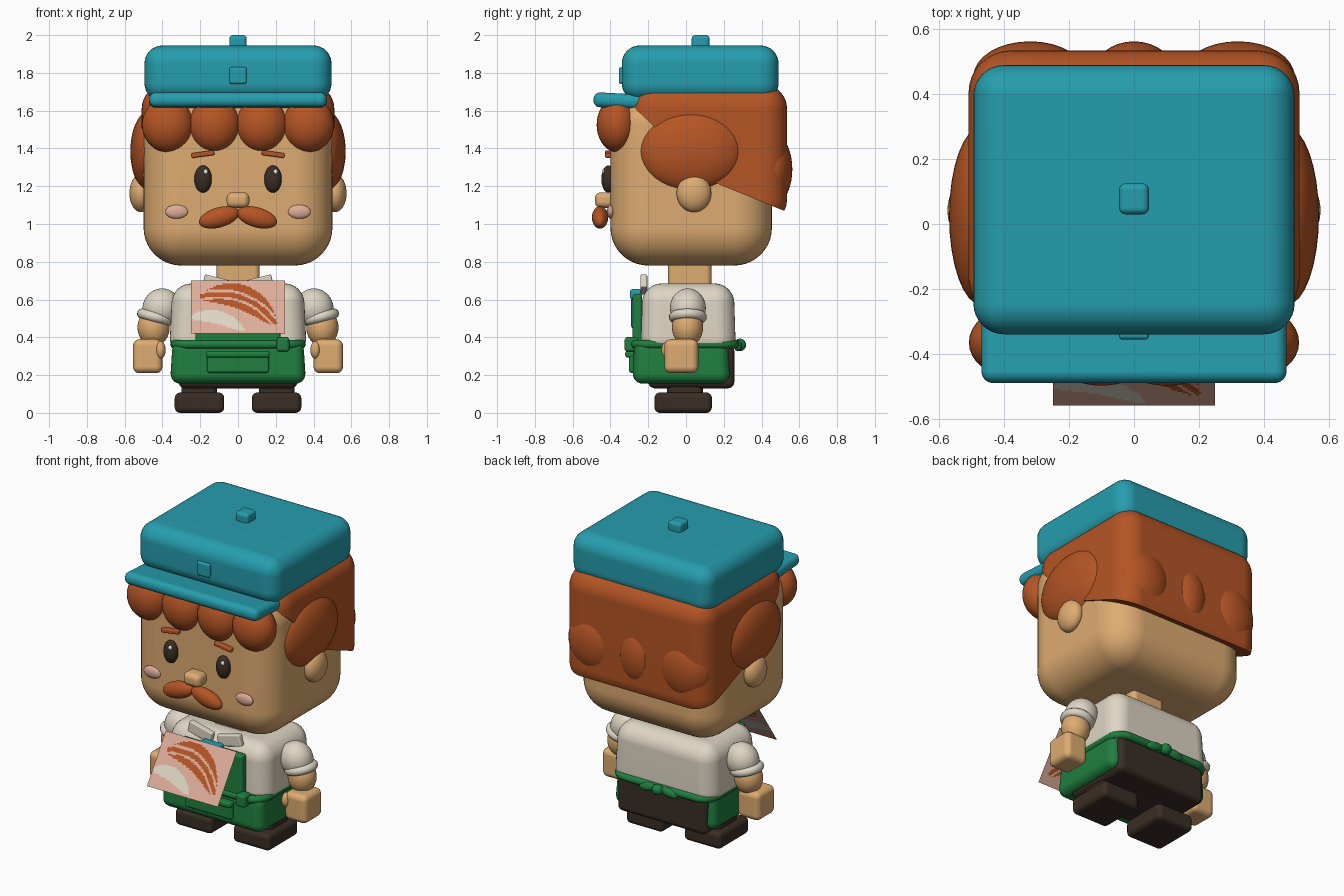
import bpy, bmesh
from math import radians, cos, sin
from mathutils import Vector, Matrix, Euler

old = bpy.data.objects.get("Cube")
if old:
    bpy.data.objects.remove(old, do_unlink=True)


def material(name, rgb):
    m = bpy.data.materials.new(name)
    m.use_nodes = True
    m.diffuse_color = (*rgb, 1)
    m.node_tree.nodes["Principled BSDF"].inputs["Base Color"].default_value = (*rgb, 1)
    return m


TEAL = material("teal", (0.019, 0.34, 0.42))
HAIR = material("ginger", (0.46, 0.09, 0.018))
SKIN = material("skin", (0.73, 0.41, 0.165))
CREAM = material("cream", (0.73, 0.67, 0.55))
GREEN = material("green", (0.014, 0.21, 0.05))
DARK = material("dark_brown", (0.042, 0.027, 0.018))
PINK = material("pink", (0.73, 0.42, 0.32))
WHITE = material("white", (0.9, 0.9, 0.9))


def finish(name, bm, *mats):
    bmesh.ops.recalc_face_normals(bm, faces=bm.faces)
    me = bpy.data.meshes.new(name)
    bm.to_mesh(me)
    bm.free()
    ob = bpy.data.objects.new(name, me)
    bpy.context.collection.objects.link(ob)
    for m in mats:
        me.materials.append(m)
    bpy.ops.object.select_all(action='DESELECT')
    ob.select_set(True)
    bpy.context.view_layer.objects.active = ob
    bpy.ops.object.shade_smooth_by_angle(angle=radians(40))
    ob.modifiers.new("weighted_normals", 'WEIGHTED_NORMAL').keep_sharp = True
    return ob


def box_mesh(lo, hi, r, taper=1.0, rot=(0, 0, 0), seg=6):
    """Rounded box between two corners; taper scales the top outline."""
    lo, hi = Vector(lo), Vector(hi)
    size, mid = hi - lo, (lo + hi) / 2
    bm = bmesh.new()
    bmesh.ops.create_cube(bm, size=1)
    for v in bm.verts:
        k = taper if v.co.z > 0 else 1
        v.co = Vector((v.co.x * size.x * k, v.co.y * size.y * k, v.co.z * size.z))
    bmesh.ops.bevel(bm, geom=bm.edges[:], offset=r, segments=seg, profile=0.5,
                    affect='EDGES', clamp_overlap=True)
    bm.transform(Matrix.Translation(mid) @ Euler(rot).to_matrix().to_4x4())
    return bm


def box(name, mat, lo, hi, r, **kw):
    return finish(name, box_mesh(lo, hi, r, **kw), mat)


def mirror_box(name, mat, s, lo, hi, r, **kw):
    """Box given for the left side, placed on side s."""
    xs = sorted((s * lo[0], s * hi[0]))
    return box(name, mat, (xs[0], *lo[1:]), (xs[1], *hi[1:]), r, **kw)


def ball(name, mat, c, r, rot=(0, 0, 0)):
    bm = bmesh.new()
    bmesh.ops.create_uvsphere(bm, u_segments=32, v_segments=18, radius=1)
    bm.transform(Matrix.LocRotScale(Vector(c), Euler(rot), Vector(r)))
    return finish(name, bm, mat)


def ring(name, mat, path, r, sides=10):
    """Closed tube along a list of points."""
    cu = bpy.data.curves.new(name, 'CURVE')
    cu.dimensions = '3D'
    cu.bevel_depth = r
    cu.bevel_resolution = sides // 2 - 2
    sp = cu.splines.new('POLY')
    sp.points.add(len(path) - 1)
    for p, co in zip(sp.points, path):
        p.co = (*co, 1)
    sp.use_cyclic_u = True
    tmp = bpy.data.objects.new(name + "_path", cu)
    bm = bmesh.new()
    bm.from_mesh(tmp.to_mesh())
    bpy.data.objects.remove(tmp)
    bpy.data.curves.remove(cu)
    return finish(name, bm, mat)


def rounded_loop(hx, y0, y1, z, r, n=6):
    """Rounded rectangle outline at height z."""
    pts = []
    corners = [(hx - r, y1 - r), (r - hx, y1 - r), (r - hx, y0 + r), (hx - r, y0 + r)]
    for q, (cx, cy) in enumerate(corners):
        for i in range(n + 1):
            a = radians(90 * (q + i / n))
            pts.append((cx + r * cos(a), cy + r * sin(a), z))
    return pts


# Head and neck
box("head", SKIN, (-0.5, -0.4, 0.78), (0.5, 0.455, 1.72), 0.2, seg=10)
box("neck", SKIN, (-0.115, -0.095, 0.64), (0.115, 0.135, 0.82), 0.03)

# Hair cap, trimmed along two sloping hairlines
bm = box_mesh((-0.51, -0.3, 1.0), (0.51, 0.535, 1.74), 0.13, seg=8)
for y, z, ny, nz in ((0.15, 1.22, 0.38, 0.41), (0.15, 1.22, 0.13, 0.32)):
    bmesh.ops.bisect_plane(bm, geom=bm.verts[:] + bm.edges[:] + bm.faces[:],
                           plane_co=(0, y, z), plane_no=(0, ny, nz), clear_inner=True)
    bmesh.ops.holes_fill(bm, edges=[e for e in bm.edges if e.is_boundary], sides=0)
finish("hair_cap", bm, HAIR)
for i, x in enumerate((-0.372, -0.125, 0.125, 0.372)):
    ball(f"fringe_{i + 1}", HAIR, (x, -0.365, 1.525), (0.137, 0.108, 0.145))
for i, x in enumerate((-0.32, 0, 0.32)):
    ball(f"back_curl_{i + 1}", HAIR, (x, 0.455, 1.29), (0.175 if x else 0.13, 0.108, 0.195))

# Cap
box("cap_crown", TEAL, (-0.495, -0.34, 1.65), (0.495, 0.49, 1.945), 0.095, seg=8)
box("cap_brim", TEAL, (-0.47, -0.49, 1.612), (0.47, -0.18, 1.69), 0.035, rot=(radians(-3), 0, 0))
box("cap_button", TEAL, (-0.046, 0.03, 1.93), (0.046, 0.125, 2.0), 0.02)
box("cap_badge", TEAL, (-0.046, -0.356, 1.742), (0.046, -0.32, 1.83), 0.012)

# Face centre
box("nose", SKIN, (-0.06, -0.482, 1.085), (0.06, -0.38, 1.168), 0.032)

for s, side in ((1, "left"), (-1, "right")):
    # Face
    ball(side + "_side_hair", HAIR, (s * 0.47, 0.025, 1.385), (0.1, 0.275, 0.212))
    ball(side + "_ear", SKIN, (s * 0.515, 0.042, 1.163), (0.06, 0.092, 0.1))
    ball(side + "_eye", DARK, (s * 0.185, -0.412, 1.238), (0.046, 0.036, 0.072))
    ball(side + "_eye_glint", WHITE, (s * 0.185 + 0.013, -0.436, 1.275), (0.012, 0.01, 0.014))
    mirror_box(side + "_brow", HAIR, s, (0.125, -0.428, 1.357), (0.247, -0.39, 1.383), 0.008,
               rot=(0, s * radians(8), 0))
    ball(side + "_moustache", HAIR, (s * 0.1, -0.455, 1.035), (0.11, 0.043, 0.053),
         rot=(0, s * radians(16), 0))
    ball(side + "_cheek", PINK, (s * 0.325, -0.398, 1.065), (0.06, 0.02, 0.037))

    # Arm
    ball(side + "_sleeve", CREAM, (s * 0.405, 0.01, 0.555), (0.1, 0.095, 0.105),
         rot=(0, s * radians(-25), 0))
    tilt = Matrix.LocRotScale(Vector((s * 0.437, 0.01, 0.507)), Euler((0, s * radians(-15), 0)), None)
    loop = [tilt @ Vector((0.074 * cos(a), 0.074 * sin(a), 0))
            for a in (radians(15 * k) for k in range(24))]
    ring(side + "_cuff", CREAM, loop, 0.027)
    ball(side + "_forearm", SKIN, (s * 0.447, 0.008, 0.452), (0.085, 0.082, 0.1))
    mirror_box(side + "_hand", SKIN, s, (0.4, -0.115, 0.21), (0.556, 0.065, 0.39), 0.035)
    ball(side + "_thumb", SKIN, (s * 0.41, -0.095, 0.333), (0.027, 0.035, 0.047))

    # Leg, shoe and collar
    mirror_box(side + "_leg", DARK, s, (0.11, -0.1, 0.07), (0.3, 0.09, 0.2), 0.03)
    mirror_box(side + "_shoe", DARK, s, (0.073, -0.167, 0), (0.335, 0.137, 0.108), 0.03)
    mirror_box(side + "_collar", CREAM, s, (0.02, -0.242, 0.645), (0.185, -0.205, 0.715), 0.008,
               rot=(0, s * radians(-14), 0))

# Torso and shorts
box("shirt", CREAM, (-0.365, -0.242, 0.3), (0.365, 0.265, 0.685), 0.1, taper=0.95, seg=8)
box("shorts", DARK, (-0.315, -0.2, 0.13), (0.315, 0.256, 0.36), 0.035)

# Apron
box("apron_skirt", GREEN, (-0.36, -0.284, 0.155), (0.36, 0.235, 0.385), 0.055, taper=0.96)
box("apron_bib", GREEN, (-0.225, -0.282, 0.34), (0.225, -0.232, 0.63), 0.015)
ring("apron_tie", GREEN, rounded_loop(0.335, -0.27, 0.258, 0.363, 0.09), 0.024)
box("apron_pocket", GREEN, (-0.165, -0.302, 0.212), (0.165, -0.27, 0.325), 0.014)
box("pocket_flap", GREEN, (-0.168, -0.322, 0.293), (0.168, -0.27, 0.328), 0.014)
box("tie_buckle", GREEN, (0.205, -0.325, 0.323), (0.272, -0.25, 0.402), 0.018)
ball("bow_knot", GREEN, (0, 0.285, 0.36), (0.035, 0.033, 0.033))
for s, side in ((1, "left"), (-1, "right")):
    ball(side + "_bow_loop", GREEN, (s * 0.075, 0.275, 0.355), (0.06, 0.022, 0.027),
         rot=(0, s * radians(10), 0))

# Neckerchief
box("neckerchief_knot", TEAL, (-0.07, -0.297, 0.6), (0.07, -0.235, 0.655), 0.015)
box("neckerchief_tail", TEAL, (-0.045, -0.29, 0.45), (0.045, -0.25, 0.62), 0.008)


# Leaning picture card with curved patches chosen by position
def in_oval(u, v, cu, cv, a, b, turn):
    du, dv = (u - cu) * 0.5, (v - cv) * 0.28
    p, q = du * cos(turn) + dv * sin(turn), dv * cos(turn) - du * sin(turn)
    q += p * p * 1.5
    return (p / a) ** 2 + (q / b) ** 2 < 1, q


bm = bmesh.new()
bmesh.ops.create_grid(bm, x_segments=60, y_segments=36, size=0.5)
for f in bm.faces:
    c = f.calc_center_median()
    u, v = c.x + 0.5, c.y + 0.5
    orange, q = in_oval(u, v, 0.55, 0.68, 0.215, 0.065, radians(-20))
    pale, _ = in_oval(u, v, 0.3, 0.3, 0.145, 0.035, radians(-14))
    streak = abs(q - 0.018) < 0.007 or abs(q + 0.022) < 0.007
    f.material_index = 1 if orange and not streak else 2 if pale else 0
for v in bm.verts:
    t = v.co.y + 0.5
    v.co = (v.co.x * 0.5, -0.56 + 0.19 * t, 0.42 + 0.28 * t)
finish("picture_card", bm, PINK, HAIR, CREAM)
